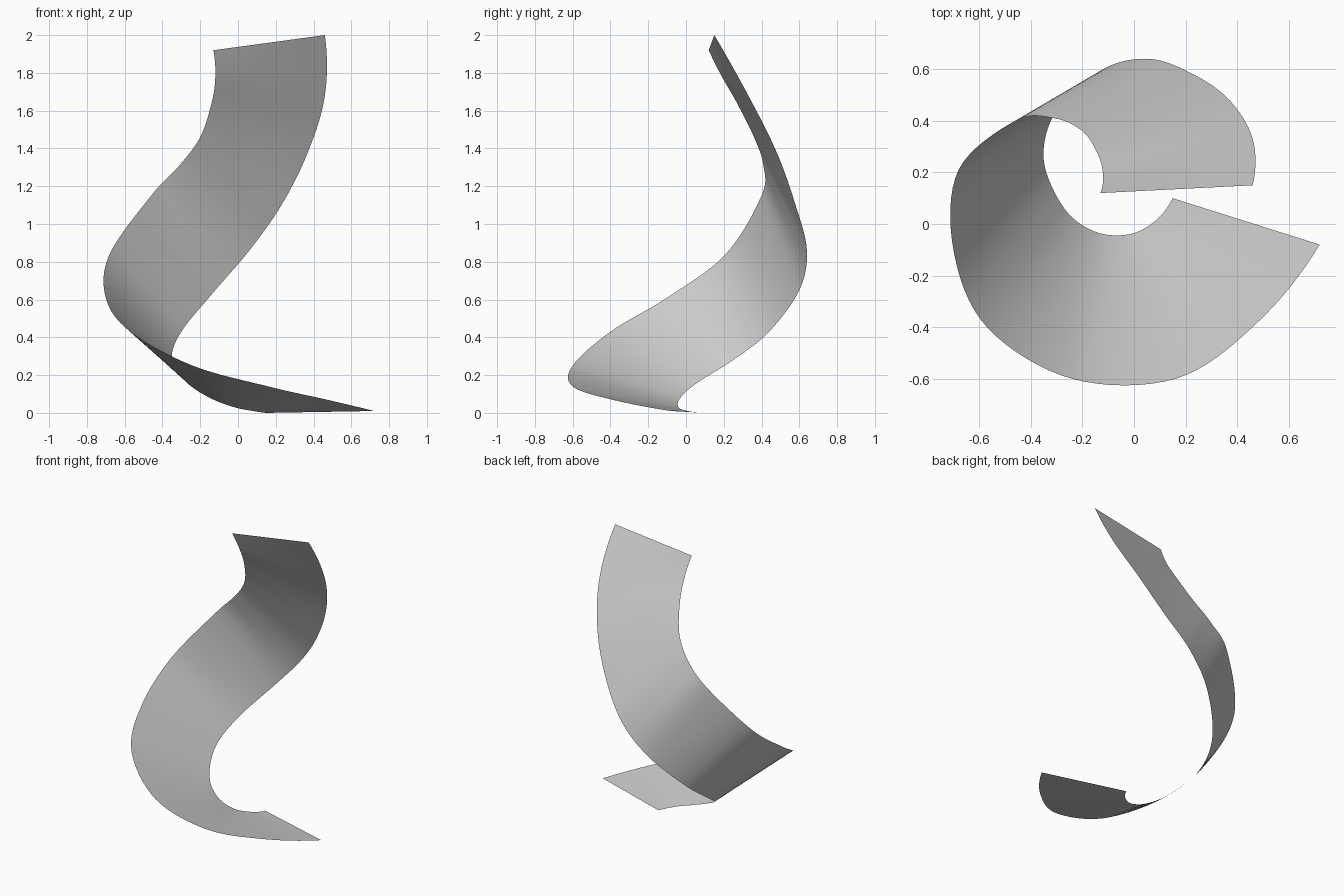
import bpy
import bmesh
from mathutils import Vector

default_cube = bpy.data.objects.get("Cube")
if default_cube:
    bpy.data.objects.remove(default_cube, do_unlink=True)

STEPS_PER_SPAN = 8
STRIPS_ACROSS = 6

# Paired control points: each index is one straight rung of the ribbon
sweeping_edge = [
    (.72, -.08, .01), (.47, -.39, .07), (.16, -.6, .14), (-.24, -.6, .25),
    (-.57, -.4, .43), (-.7, -.1, .61), (-.68, .21, .84), (-.46, .4, 1.15),
    (-.31, .41, 1.31), (-.2, .36, 1.46), (-.14, .27, 1.64),
    (-.12, .19, 1.78), (-.13, .12, 1.92)]
rising_edge = [
    (.15, .1, 0), (.08, .01, .01), (-.02, -.04, .03), (-.15, -.03, .08),
    (-.27, .06, .16), (-.35, .25, .28), (-.3, .44, .43), (-.12, .6, .65),
    (.06, .64, .86), (.23, .58, 1.1), (.37, .48, 1.38),
    (.46, .33, 1.68), (.46, .15, 2)]


def smooth_path(control_points):
    """Sample a smooth spline passing through every control point."""
    points = [Vector(p) for p in control_points]
    before_first = points[0] * 3 - points[1] * 3 + points[2]
    after_last = points[-1] * 3 - points[-2] * 3 + points[-3]
    points = [before_first] + points + [after_last]
    samples = []
    for p, q, r, s in zip(points, points[1:], points[2:], points[3:]):
        for step in range(STEPS_PER_SPAN):
            t = step / STEPS_PER_SPAN
            leaving, arriving = (r - p) / 2, (s - q) / 2
            blend = t * t * (3 - 2 * t)
            samples.append(q.lerp(r, blend)
                           + leaving * t * (1 - t) ** 2
                           - arriving * t * t * (1 - t))
    samples.append(points[-2])
    return samples


# Twisting ribbon: straight rungs lofted between the two edges
bm = bmesh.new()
rungs = []
for outer, inner in zip(smooth_path(sweeping_edge), smooth_path(rising_edge)):
    rungs.append([bm.verts.new(outer.lerp(inner, i / STRIPS_ACROSS))
                  for i in range(STRIPS_ACROSS + 1)])
for lower, upper in zip(rungs, rungs[1:]):
    for i in range(STRIPS_ACROSS):
        bm.faces.new((lower[i], lower[i + 1], upper[i + 1], upper[i]))

mesh = bpy.data.meshes.new("twisted_ribbon")
bm.to_mesh(mesh)
bm.free()
mesh.shade_smooth()
ribbon = bpy.data.objects.new("twisted_ribbon", mesh)
bpy.context.collection.objects.link(ribbon)

# Plain light grey material
grey = bpy.data.materials.new("light_grey")
grey.use_nodes = True
colour = (.6, .6, .6, 1)
grey.diffuse_color = colour
grey.node_tree.nodes["Principled BSDF"].inputs["Base Color"].default_value = colour
mesh.materials.append(grey)
